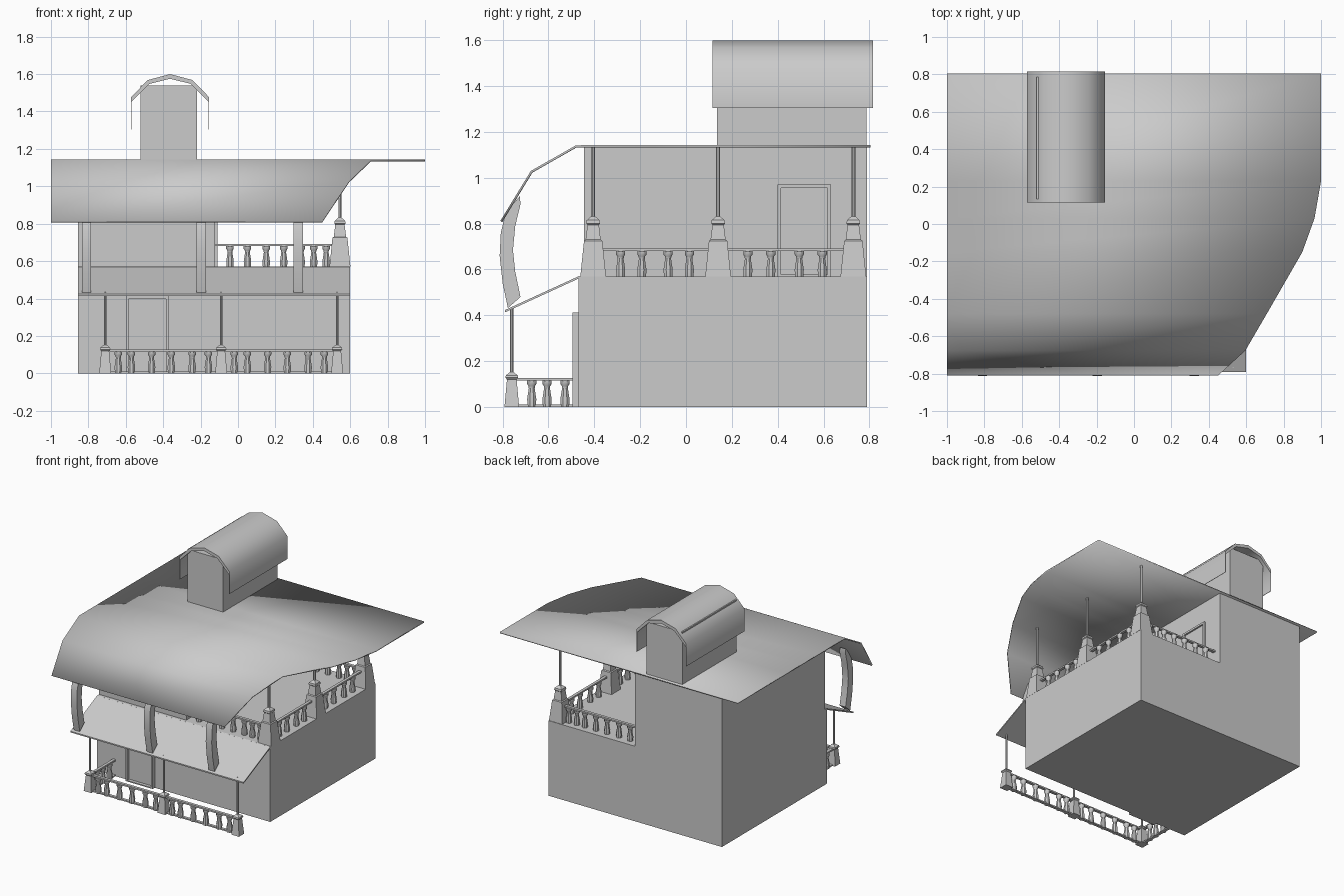
import bpy, bmesh, math
from mathutils import Vector

if "Cube" in bpy.data.objects:
    bpy.data.objects.remove(bpy.data.objects["Cube"])


def mesh(name, verts, faces, smooth=None):
    me = bpy.data.meshes.new(name)
    me.from_pydata([tuple(v) for v in verts], [], faces)
    bm = bmesh.new()
    bm.from_mesh(me)
    bmesh.ops.recalc_face_normals(bm, faces=bm.faces)
    bm.to_mesh(me)
    bm.free()
    ob = bpy.data.objects.new(name, me)
    bpy.context.collection.objects.link(ob)
    if smooth:
        bpy.ops.object.select_all(action='DESELECT')
        ob.select_set(True)
        bpy.context.view_layer.objects.active = ob
        bpy.ops.object.shade_smooth_by_angle(angle=math.radians(smooth))
    return ob


def box(name, x0, x1, y0, y1, z0, z1):
    v = [(x, y, z) for x in (x0, x1) for y in (y0, y1) for z in (z0, z1)]
    f = [(0, 1, 3, 2), (4, 5, 7, 6), (0, 1, 5, 4), (2, 3, 7, 6), (0, 2, 6, 4), (1, 3, 7, 5)]
    return mesh(name, v, f)


def prism(name, profile, axis, a, b, smooth=None):
    """Extrude a closed 2D profile along x (profile y,z) or y (profile x,z)."""
    n = len(profile)
    put = (lambda p, t: (t, p[0], p[1])) if axis == 'x' else (lambda p, t: (p[0], t, p[1]))
    v = [put(p, t) for t in (a, b) for p in profile]
    f = [(i, (i + 1) % n, n + (i + 1) % n, n + i) for i in range(n)]
    f += [tuple(range(n)), tuple(range(n, 2 * n))]
    return mesh(name, v, f, smooth)


def stack(name, x, y, rings, sides, smooth=None):
    """Lathe-like column from (half width, z) rings."""
    k = 1 / math.cos(math.pi / sides)
    v, f = [], []
    for r, z in rings:
        for i in range(sides):
            a = 2 * math.pi * (i + .5) / sides
            v.append((x + r * k * math.cos(a), y + r * k * math.sin(a), z))
    for j in range(len(rings) - 1):
        for i in range(sides):
            n = (i + 1) % sides
            f.append((j * sides + i, j * sides + n, (j + 1) * sides + n, (j + 1) * sides + i))
    f += [tuple(range(sides)), tuple(range(len(v) - sides, len(v)))]
    return mesh(name, v, f, smooth)


def railing(name, p, q, z, fractions, foot=True):
    """Top rail, optional bottom rail and turned balusters between two points."""
    a, b = Vector(p), Vector(q)
    w = .011
    x0, x1 = min(a.x, b.x), max(a.x, b.x)
    y0, y1 = min(a.y, b.y), max(a.y, b.y)
    dx, dy = (0, w) if x1 - x0 > y1 - y0 else (w, 0)
    box(name + "_top_rail", x0 - dx, x1 + dx, y0 - dy, y1 + dy, z + .115, z + .127)
    if foot:
        box(name + "_bottom_rail", x0 - dx, x1 + dx, y0 - dy, y1 + dy, z, z + .01)
    for t in fractions:
        c = a.lerp(b, t)
        stack(name + "_baluster", c.x, c.y,
              [(.018, z), (.02, z + .035), (.013, z + .08), (.014, z + .092), (.02, z + .1),
               (.02, z + .116)], 8, 40)


def door_frame(name, axis, u0, u1, z0, z1, d0, d1, t=.015):
    for part, (a, b, c, d) in {"left_jamb": (u0, u0 + t, z0, z1), "right_jamb": (u1 - t, u1, z0, z1),
                               "lintel": (u0 + t, u1 - t, z1 - t, z1),
                               "sill": (u0 + t, u1 - t, z0, z0 + .008)}.items():
        if axis == 'x':
            box(name + "_" + part, a, b, d0, d1, c, d)
        else:
            box(name + "_" + part, d0, d1, a, b, c, d)


# Building volumes
box("ground_floor", -.855, .60, -.47, .79, 0, .57)
box("upper_room", -.855, -.123, -.445, .79, .57, 1.137)
door_frame("front_door", 'x', -.6, -.37, 0, .413, -.495, -.47)
door_frame("balcony_door", 'y', .4, .632, .57, .97, -.123, -.11)

# Main roof: swept-down front, curved right edge (y, right x, z)
stations = [(-.81, .45, .812), (-.677, .595, 1.03), (-.48, .71, 1.142), (-.15, .90, 1.143),
            (.03, .965, 1.143), (.23, 1.0, 1.143), (.805, 1.0, 1.143)]
rv = [p for y, x, z in stations for p in ((-1, y, z), (x, y, z))]
rf = [(2 * i, 2 * i + 1, 2 * i + 3, 2 * i + 2) for i in range(len(stations) - 1)]
roof = mesh("main_roof", rv, rf, 40)
if roof.data.polygons[0].normal.z < 0:
    roof.data.flip_normals()
mod = roof.modifiers.new("thickness", 'SOLIDIFY')
mod.thickness = .01
mod.offset = -1

# Dormer tower with vaulted roof and thin side skirts
box("roof_tower", -.52, -.22, .135, .787, 1.13, 1.54)
half = [(.209, 1.305), (.209, 1.476), (.12, 1.568)]
inner = [(.11, 1.548), (.206, 1.452), (.206, 1.305)]
cx = -.363
outline = [(cx - x, z) for x, z in half] + [(cx, 1.6)] + [(cx + x, z) for x, z in reversed(half)]
outline += [(cx + x, z) for x, z in reversed(inner)] + [(cx, 1.575)] + [(cx - x, z) for x, z in inner]
prism("tower_roof", list(dict.fromkeys(outline[:7]))
      + [(cx + .206, 1.305), (cx + .206, 1.452), (cx + .11, 1.548), (cx, 1.575),
         (cx - .11, 1.548), (cx - .206, 1.452), (cx - .206, 1.305)], 'y', .115, .815, 50)

# Porch awning
prism("porch_awning", [(-.465, .572), (-.79, .423), (-.79, .413), (-.465, .562)], 'x', -.855, .60)

# Curved brackets between awning and roof
crescent = [(-.777, .432), (-.80, .54), (-.813, .66), (-.808, .76), (-.786, .85), (-.725, .92),
            (-.722, .885), (-.745, .79), (-.755, .685), (-.745, .59), (-.722, .48)]
for x in (-.81, -.197, .323):
    prism("roof_bracket", crescent, 'x', x - .025, x + .025, 40)

# Porch posts and railings
porch_x = (-.71, -.09, .53)
for x in porch_x:
    stack("porch_post_base", x, -.76, [(.032, 0), (.021, .12), (.028, .128), (.026, .138), (.008, .152)], 4)
    stack("porch_post", x, -.76, [(.007, .15), (.007, .435)], 8, 40)
for a, b in zip(porch_x, porch_x[1:]):
    railing("porch_front", (a, -.76, 0), (b, -.76, 0), 0, (.113, .226, .4, .57, .75, .89))
railing("porch_side", (-.71, -.76, 0), (-.71, -.47, 0), 0, (.3, .53, .8))

# Balcony posts and railings
bx, balcony_y = .545, (-.405, .14, .73)
for y in balcony_y:
    stack("balcony_post_base", bx, y, [(.056, .57), (.04, .725), (.033, .73), (.025, .795),
                                       (.03, .80), (.028, .815), (.009, .832)], 4)
    stack("balcony_post", bx, y, [(.009, .825), (.009, 1.135)], 8, 40)
for a, b in zip(balcony_y, balcony_y[1:]):
    railing("balcony_side", (bx, a, 0), (bx, b, 0), .565, (.22, .39, .6, .77), False)
for y in (balcony_y[0], balcony_y[-1]):
    railing("balcony_end", (-.123, y, 0), (bx, y, 0), .565, (.12, .26, .41, .55, .69, .79, .89), False)
